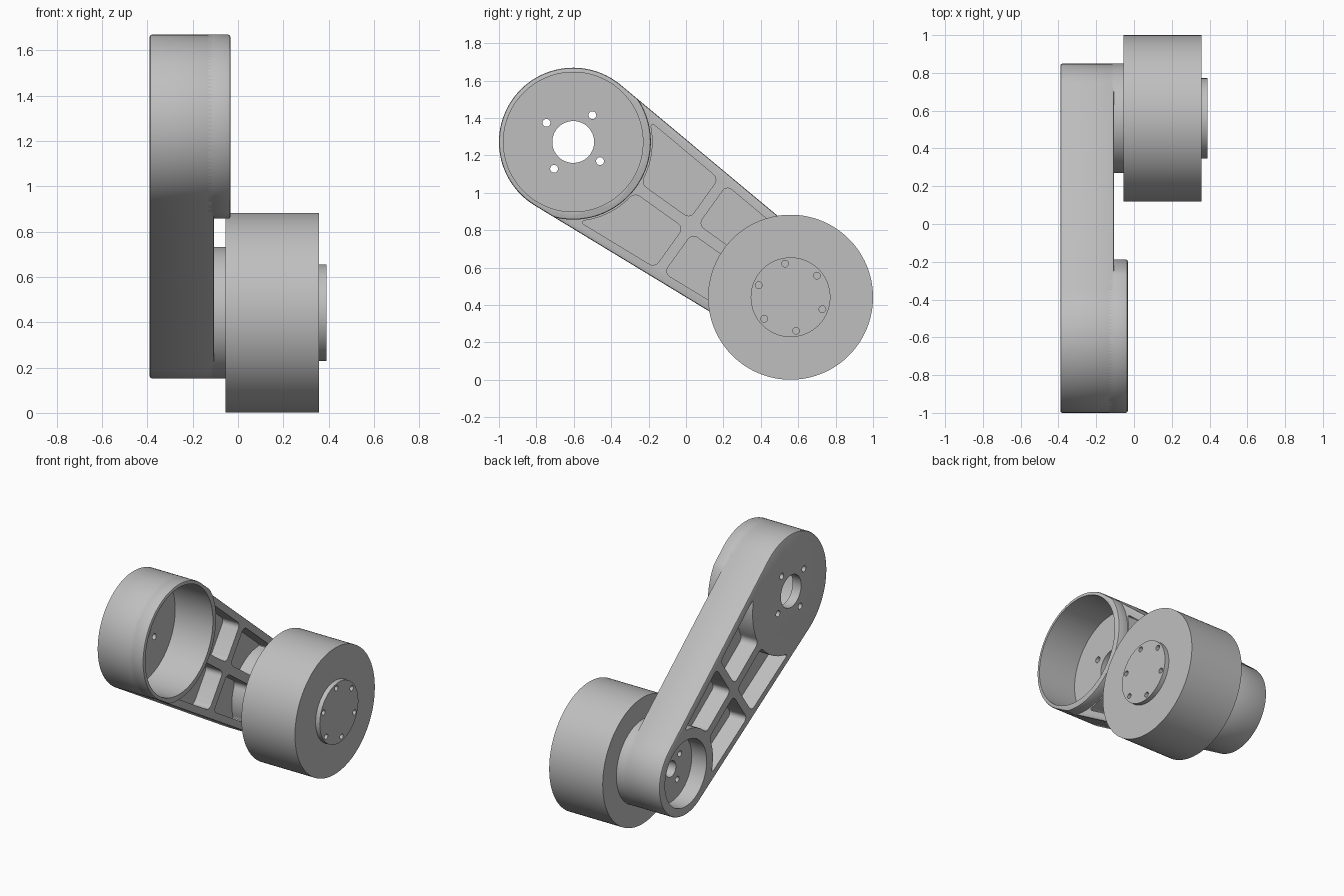
import bpy, bmesh, math
from math import sin, cos, acos, asin, atan2, hypot, pi

if "Cube" in bpy.data.objects:
    bpy.data.objects.remove(bpy.data.objects["Cube"])

grey = bpy.data.materials.new("machined_grey")
grey.use_nodes = True
GREY = (0.52, 0.52, 0.52, 1)
grey.diffuse_color = GREY
grey.node_tree.nodes["Principled BSDF"].inputs["Base Color"].default_value = GREY

# Joint centres in (y, z); outlines use t along the arm and n across it
TOP, LOW = (-0.603, 1.272), (0.559, 0.442)
R_TOP, R_LOW = 0.397, 0.29
LENGTH = hypot(LOW[0] - TOP[0], LOW[1] - TOP[1])
DY, DZ = (LOW[0] - TOP[0]) / LENGTH, (LOW[1] - TOP[1]) / LENGTH
TANGENT = acos((R_TOP - R_LOW) / LENGTH)   # angle of the side-line normal
BACK, FACE = -0.39, -0.105                 # x of the arm faces


def prism(name, outline, x0, x1, chamfer=0, corner=0):
    """Extrude a (t, n) outline along x, with optional rounded corners and edges."""
    bm = bmesh.new()
    verts = [bm.verts.new((x0, TOP[0] + t * DY - n * DZ, TOP[1] + t * DZ + n * DY))
             for t, n in outline]
    face = bm.faces.new(verts)
    if corner:
        sharp = [l.vert for l in face.loops if abs(pi - l.calc_angle()) > 0.6]
        bmesh.ops.bevel(bm, geom=sharp, offset=corner, segments=5, profile=0.5,
                        affect='VERTICES')
    grown = bmesh.ops.extrude_face_region(bm, geom=bm.faces[:])
    for item in grown["geom"]:
        if isinstance(item, bmesh.types.BMVert):
            item.co.x = x1
    bmesh.ops.recalc_face_normals(bm, faces=bm.faces[:])
    if chamfer:
        rims = [e for e in bm.edges if abs(e.verts[0].co.x - e.verts[1].co.x) < 1e-5]
        bmesh.ops.bevel(bm, geom=rims, offset=chamfer, segments=2, profile=0.5,
                        affect='EDGES')
    mesh = bpy.data.meshes.new(name)
    bm.to_mesh(mesh)
    bm.free()
    mesh.materials.append(grey)
    obj = bpy.data.objects.new(name, mesh)
    bpy.context.collection.objects.link(obj)
    return obj


def arc(t, r, a0, a1, steps):
    return [(t + r * cos(a0 + (a1 - a0) * i / steps), r * sin(a0 + (a1 - a0) * i / steps))
            for i in range(steps + 1)]


def circle(t, r, steps=64, n=0):
    return [(p, q + n) for p, q in arc(t, r, 0, 2 * pi, steps)[:-1]]


def cut(obj, cutters):
    """Subtract the cutters from the object, one after another."""
    bpy.context.view_layer.objects.active = obj
    for c in cutters:
        c.hide_render = True
        mod = obj.modifiers.new("cut", 'BOOLEAN')
        mod.operation, mod.solver, mod.object = 'DIFFERENCE', 'EXACT', c
        bpy.ops.object.modifier_apply(modifier=mod.name)


def bolt_holes(t, ring, r, count, first, x0, x1):
    angles = [first + 2 * pi * i / count for i in range(count)]
    return [prism("bolt_cutter", circle(t + ring * cos(a), r, 20, ring * sin(a)), x0, x1)
            for a in angles]


def pocket(t, direction, r, t_end):
    """Pocket between a joint ring, the cross rib, the spine and the side wall."""
    wall, spine = 0.05, 0.03
    normal = TANGENT if direction > 0 else pi - TANGENT
    joint = R_TOP if direction > 0 else R_LOW
    outer = normal - acos((joint - wall) / r)
    pts = [(t + direction * p, n) for p, n in arc(0, r, asin(spine / r), outer, 6)]
    edge = (R_TOP - wall - t_end * cos(TANGENT)) / sin(TANGENT)
    return pts + [(t_end, edge), (t_end, spine)]


# Arm body: two tangent circles joined
hull = (arc(0, R_TOP, TANGENT, 2 * pi - TANGENT, 72)
        + arc(LENGTH, R_LOW, -TANGENT, TANGENT, 56))
arm = prism("arm_body", hull, BACK, FACE, chamfer=0.01)

# Collar of the upper cup, trimmed by the arm outline
collar_outline = []
for i in range(144):
    a = 2 * pi * i / 144 - pi
    r = min(0.415, R_TOP / cos(max(0, TANGENT - abs(a))))
    collar_outline.append((r * cos(a), r * sin(a)))
collar = prism("upper_cup_collar", collar_outline, -0.14, -0.033, chamfer=0.01)

# Upper cup bore, central opening and bolt holes
bore = prism("cup_bore_cutter", circle(0, 0.373, 96), -0.325, 0.1)
cutters = [bore, prism("cup_hole_cutter", circle(0, 0.112, 48), -0.5, -0.2)]
cutters += bolt_holes(0, 0.176, 0.021, 4, 0, -0.5, -0.2)

# Lower bearing recess with its holes
cutters.append(prism("recess_cutter", circle(LENGTH, 0.23), -0.5, -0.275))
cutters.append(prism("shaft_cutter", circle(LENGTH, 0.055, 32), -0.3, -0.15))
cutters += bolt_holes(LENGTH, 0.12, 0.02, 4, 0, -0.3, -0.15)

# Lightening pockets on both faces, leaving a thin web
for shape in (pocket(0, 1, 0.425, 0.745), pocket(LENGTH, -1, 0.30, 0.802)):
    for side in (1, -1):
        outline = [(t, n * side) for t, n in shape]
        for x0, x1 in ((-0.5, BACK + 0.125), (FACE - 0.125, -0.05)):
            cutters.append(prism("pocket_cutter", outline, x0, x1, corner=0.035))

cut(arm, cutters)
cut(collar, [bore])
for c in cutters:
    bpy.data.objects.remove(c)

# Lower joint: spacer, motor drum and output flange
spacer = prism("lower_spacer", circle(LENGTH, R_LOW, 96), -0.13, -0.05)
drum = prism("motor_drum", circle(LENGTH, 0.441, 128), -0.056, 0.358)
flange = prism("output_flange", circle(LENGTH, 0.213, 80), 0.35, 0.39)
holes = bolt_holes(LENGTH, 0.182, 0.018, 6, math.radians(39.3) - atan2(DZ, DY), 0.36, 0.45)
cut(flange, holes)
for h in holes:
    bpy.data.objects.remove(h)

# Smooth round walls, crisp edges
bpy.ops.object.select_all(action='DESELECT')
for obj in (arm, collar, spacer, drum, flange):
    obj.select_set(True)
bpy.context.view_layer.objects.active = arm
bpy.ops.object.shade_smooth_by_angle(angle=math.radians(30))
